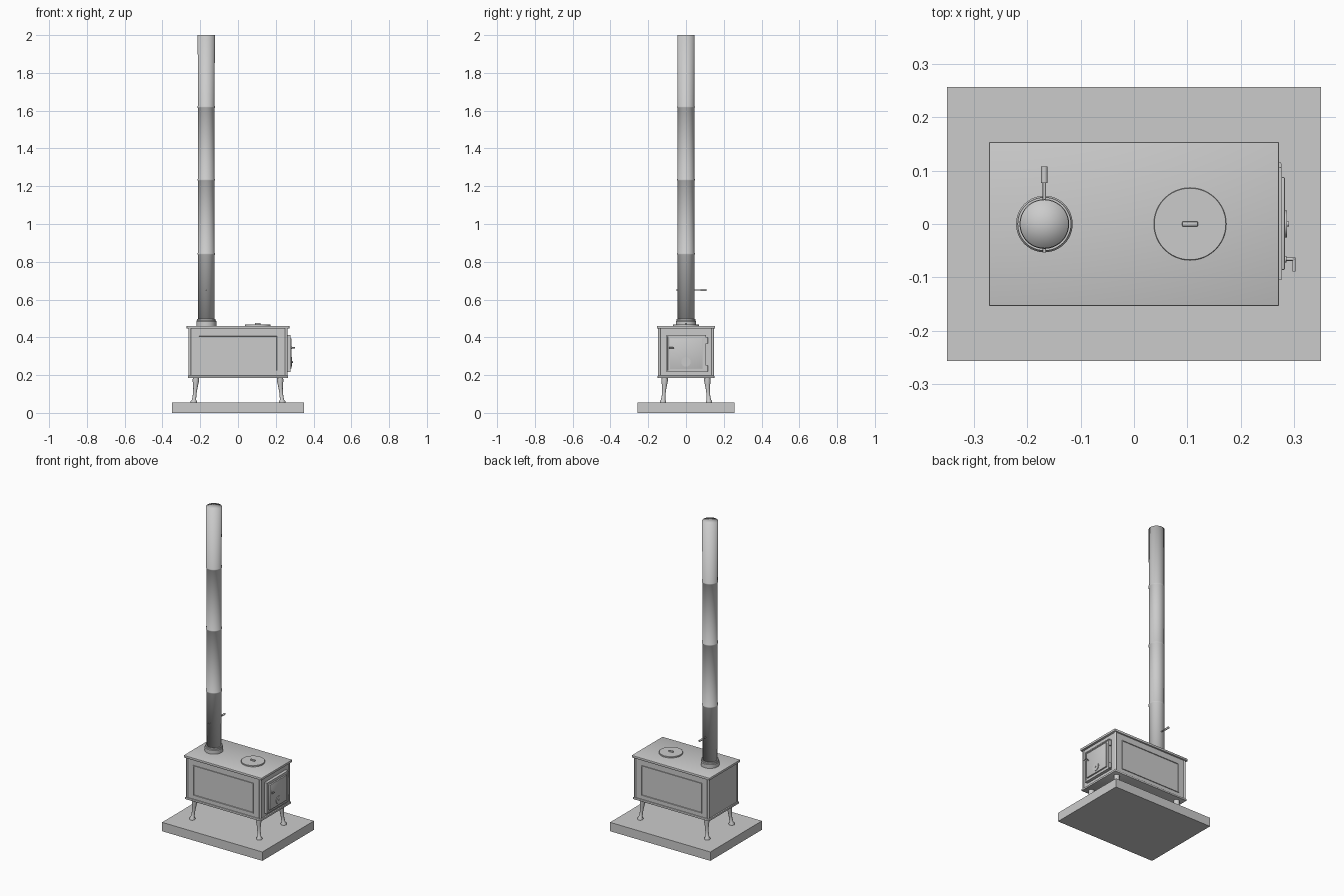
import bpy, bmesh, math
from mathutils import Vector

if "Cube" in bpy.data.objects:
    bpy.data.objects.remove(bpy.data.objects["Cube"])

iron = bpy.data.materials.new("plain grey")
iron.diffuse_color = (0.6, 0.6, 0.6, 1)
iron.use_nodes = True
iron.node_tree.nodes["Principled BSDF"].inputs["Base Color"].default_value = iron.diffuse_color


def finish(bm, name, smooth=None):
    bmesh.ops.recalc_face_normals(bm, faces=bm.faces[:])
    me = bpy.data.meshes.new(name)
    bm.to_mesh(me)
    bm.free()
    me.materials.append(iron)
    ob = bpy.data.objects.new(name, me)
    bpy.context.collection.objects.link(ob)
    if smooth is not None:
        bpy.ops.object.select_all(action='DESELECT')
        ob.select_set(True)
        bpy.context.view_layer.objects.active = ob
        if smooth >= 180:
            bpy.ops.object.shade_smooth()
        else:
            bpy.ops.object.shade_smooth_by_angle(angle=math.radians(smooth))
    return ob


def box(name, lo, hi, bevel=0):
    bm = bmesh.new()
    bmesh.ops.create_cube(bm, size=1)
    lo, hi = Vector(lo), Vector(hi)
    for v in bm.verts:
        v.co = Vector([(lo[i] + hi[i]) / 2 + v.co[i] * (hi[i] - lo[i]) for i in range(3)])
    if bevel:
        bmesh.ops.bevel(bm, geom=bm.edges[:], offset=bevel, segments=2, affect='EDGES', profile=0.5)
    return finish(bm, name, 35 if bevel else None)


def loft(name, rings, sides=32, smooth=35):
    """Stack of circles (x, y, z, radius) with fan caps."""
    bm = bmesh.new()
    loops = []
    for x, y, z, r in rings:
        loops.append([bm.verts.new((x + r * math.cos(2 * math.pi * i / sides),
                                    y + r * math.sin(2 * math.pi * i / sides), z))
                      for i in range(sides)])
    for a, b in zip(loops, loops[1:]):
        for i in range(sides):
            j = (i + 1) % sides
            bm.faces.new((a[i], a[j], b[j], b[i]))
    for loop, ring in ((loops[0], rings[0]), (loops[-1], rings[-1])):
        c = bm.verts.new(ring[:3])
        for i in range(sides):
            bm.faces.new((loop[i], loop[(i + 1) % sides], c))
    return finish(bm, name, smooth)


def rod(name, p, q, r, sides=16):
    p, q = Vector(p), Vector(q)
    bm = bmesh.new()
    bmesh.ops.create_cone(bm, cap_ends=True, segments=sides, radius1=r, radius2=r, depth=(q - p).length)
    rot = (q - p).to_track_quat('Z', 'Y').to_matrix()
    for v in bm.verts:
        v.co = rot @ v.co + (p + q) / 2
    return finish(bm, name, 35)


def frame(name, normal, lo, hi, width, depth):
    """Raised moulding on a wall: the plate's outer face is inset and sunk back."""
    ob = box(name, lo, hi)
    bm = bmesh.new()
    bm.from_mesh(ob.data)
    bm.faces.ensure_lookup_table()
    face = max(bm.faces, key=lambda f: f.normal.dot(Vector(normal)))
    bmesh.ops.inset_region(bm, faces=[face], thickness=width)
    bmesh.ops.inset_region(bm, faces=[face], thickness=0.002, depth=-depth)
    bm.to_mesh(ob.data)
    bm.free()


# Hearth slab
box("hearth", (-0.35, -0.257, 0), (0.35, 0.257, 0.056))

# Firebox with overhanging plates
box("firebox", (-0.258, -0.144, 0.19), (0.258, 0.144, 0.45))
box("top_plate", (-0.272, -0.154, 0.446), (0.272, 0.154, 0.461), 0.003)
box("bottom_plate", (-0.266, -0.15, 0.184), (0.266, 0.15, 0.197), 0.003)
for sx in (-1, 1):
    for sy in (-1, 1):
        rod("corner_post", (sx * 0.255, sy * 0.141, 0.19), (sx * 0.255, sy * 0.141, 0.45), 0.007)

# Moulded side panels
for s in (-1, 1):
    y0, y1 = sorted((s * 0.142, s * 0.149))
    frame("side_panel", (0, s, 0), (-0.212, y0, 0.22), (0.21, y1, 0.41), 0.006, 0.004)

# Splayed legs with round feet
LEG = [(0.056, 0.012, 0.017), (0.062, 0.012, 0.017), (0.07, 0.011, 0.011), (0.1, 0.007, 0.0095),
       (0.13, 0.004, 0.011), (0.155, 0.002, 0.015), (0.172, 0.001, 0.017), (0.188, 0, 0.017)]
for sx in (-1, 1):
    for sy in (-1, 1):
        loft("leg", [(sx * (0.222 + o), sy * (0.112 + o * 0.8), z, r) for z, o, r in LEG], 20, 50)

# Door, raised inner panel, hinges
frame("door", (1, 0, 0), (0.256, -0.104, 0.217), (0.277, 0.106, 0.412), 0.01, 0.003)
box("door_panel", (0.27, -0.086, 0.235), (0.283, 0.088, 0.394), 0.003)
for z in (0.207, 0.355):
    rod("hinge", (0.27, 0.110, z + 0.012), (0.27, 0.110, z + 0.045), 0.007)

# Air vent disc with knob, and latch handle
rod("air_vent", (0.28, 0, 0.27), (0.287, 0, 0.27), 0.025, 32)
rod("vent_knob", (0.285, 0, 0.27), (0.29, 0, 0.27), 0.005)
rod("latch_collar", (0.28, -0.066, 0.345), (0.286, -0.066, 0.345), 0.006)
rod("latch_stem", (0.28, -0.066, 0.345), (0.302, -0.066, 0.345), 0.003)
rod("latch_handle", (0.3, -0.063, 0.345), (0.3, -0.089, 0.345), 0.003)

# Cooking lid with grip
loft("lid", [(0.105, 0, 0.46, 0.068), (0.105, 0, 0.468, 0.068), (0.105, 0, 0.469, 0.067)], 48)
box("lid_grip", (0.09, -0.005, 0.466), (0.12, 0.005, 0.477), 0.003)

# Flue collar
PX = -0.168
loft("flue_collar", [(PX, 0, z, r) for z, r in
                     ((0.458, 0.053), (0.485, 0.053), (0.489, 0.05), (0.497, 0.05))], 48)

# Flue pipe with a bead at each joint
profile = [(0.46, 0.044)]
for z in (0.842, 1.234, 1.62):
    profile += [(z - 0.006, 0.044), (z - 0.003, 0.0465), (z + 0.003, 0.0465), (z + 0.006, 0.044)]
profile.append((2.0, 0.0455))
loft("flue_pipe", [(PX, 0, z, r) for z, r in profile], 48, 180)

# Damper rod and grip
rod("damper_rod", (PX, -0.053, 0.65), (PX, 0.08, 0.65), 0.003)
rod("damper_grip", (PX, 0.077, 0.65), (PX, 0.108, 0.65), 0.006)
